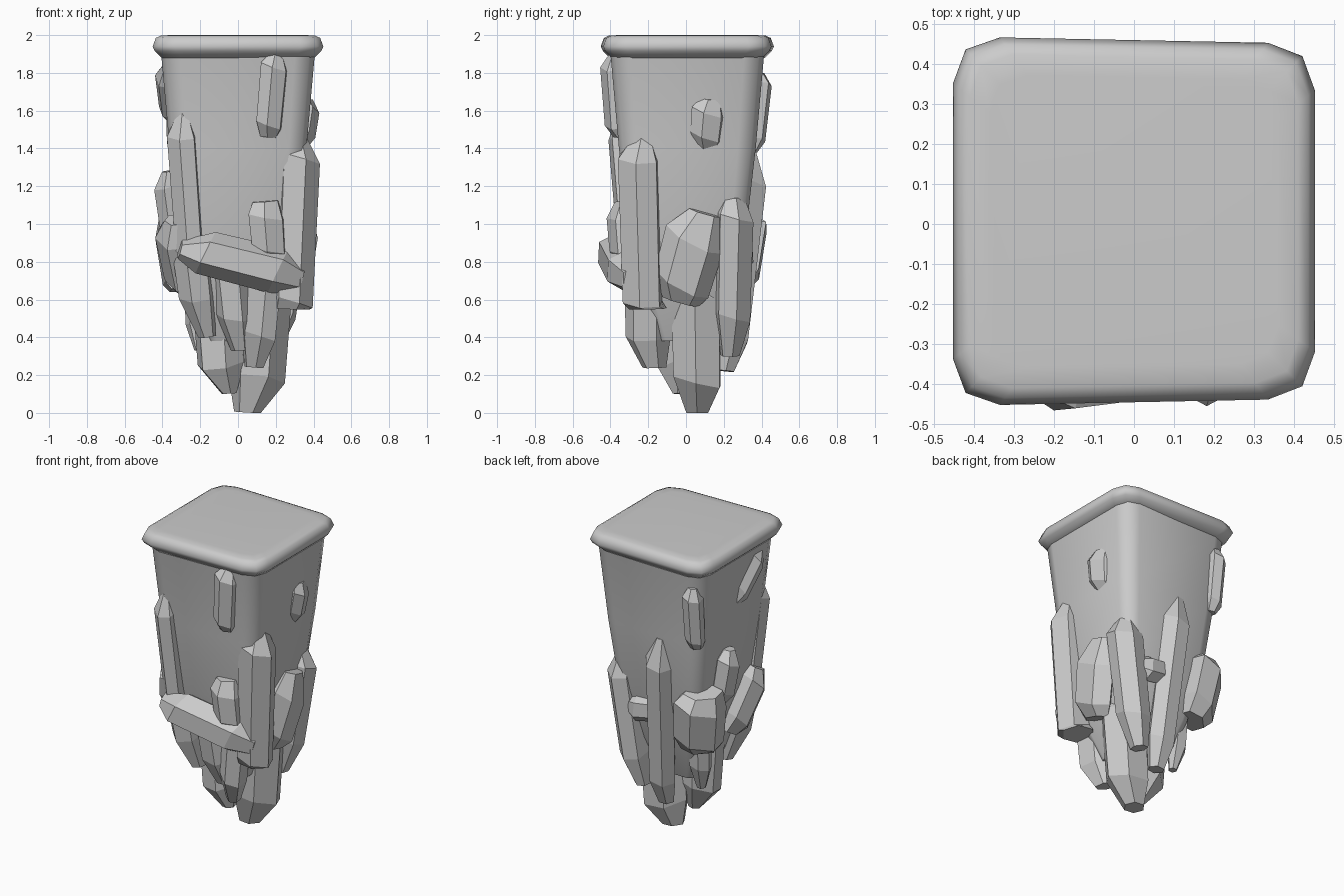
import bpy, math
from mathutils import Vector


def make(name, rings, smooth=False):
    """Loft equal-length rings into a closed solid."""
    n = len(rings[0])
    verts = [p for r in rings for p in r]
    faces = [tuple(reversed(range(n)))]
    for k in range(len(rings) - 1):
        for i in range(n):
            j = (i + 1) % n
            faces.append((k*n + i, k*n + j, (k+1)*n + j, (k+1)*n + i))
    faces.append(tuple(range((len(rings) - 1)*n, len(rings)*n)))
    me = bpy.data.meshes.new(name)
    me.from_pydata([tuple(v) for v in verts], [], faces)
    ob = bpy.data.objects.new(name, me)
    bpy.context.collection.objects.link(ob)
    if smooth:
        bpy.context.view_layer.objects.active = ob
        ob.select_set(True)
        bpy.ops.object.shade_smooth_by_angle(angle=math.radians(60))
        ob.select_set(False)
    return ob


def rounded_square(h, z, skew=0.0):
    """12-point square with cut corners, slightly skewed for the cap."""
    corner = [(1.0, 0.74), (0.93, 0.93), (0.74, 1.0)]
    pts = []
    for q in range(4):
        c, s = round(math.cos(q*math.pi/2)), round(math.sin(q*math.pi/2))
        for x, y in corner:
            px, py = h*(x*c - y*s), h*(x*s + y*c)
            pts.append(Vector((px, py + 0.007 + skew*(-px if py > 0 else px), z)))
    return pts


def crystal(name, low, high, w, d, s0=0.25, e0=0.5, s1=0.2, e1=0.4, skew=0.25):
    """Six-sided prism with a cut taper at each end; w is across, d is outward."""
    a, b = Vector(low), Vector(high)
    axis = (b - a).normalized()
    mid = (a + b)/2
    out = Vector((mid.x, mid.y, 0))
    out = (out - axis*out.dot(axis)).normalized()
    side = out.cross(axis)
    rings = []
    for t, s, k in ((0, e0, -skew), (s0, 0.95, 0), (1 - s1, 1, 0), (1, e1, -skew)):
        c = a.lerp(b, t) + out*k*d + side*k*w*0.5
        rings.append([c + side*math.cos(i*math.pi/3)*w*s + out*math.sin(i*math.pi/3)*d*s*1.1
                      for i in range(6)])
    # slope the shoulders so the end facets are uneven
    for i in range(6):
        f = math.cos(i*math.pi/3 + 0.6)*0.25*w
        rings[1][i] += axis*f
        rings[2][i] += axis*f
    make(name, rings)


# Tapered pillar and its rolled cap
make("pillar", [rounded_square(h, z) for h, z in
                ((0.15, 0.38), (0.24, 0.62), (0.31, 0.95), (0.362, 1.4), (0.405, 1.88), (0.415, 1.93))], True)
make("cap", [rounded_square(h, z, 0.02) for h, z in
             ((0.405, 1.88), (0.44, 1.915), (0.452, 1.94), (0.435, 1.985), (0.41, 1.997), (0.36, 2.0))], True)

# Front crystals
crystal("front_left_tall_crystal", (-0.25, -0.28, 0.78), (-0.31, -0.345, 1.62), 0.088, 0.07, 0.1, 0.7, 0.18, 0.2)
crystal("front_upper_crystal", (0.16, -0.36, 1.46), (0.2, -0.39, 1.9), 0.082, 0.06, 0.15, 0.6, 0.15, 0.5)
crystal("front_right_tall_crystal", (0.285, -0.23, 0.55), (0.325, -0.255, 1.48), 0.12, 0.105, 0.04, 0.9, 0.14, 0.35)
crystal("front_lying_crystal", (-0.3, -0.38, 0.88), (0.34, -0.29, 0.72), 0.125, 0.11, 0.2, 0.4, 0.2, 0.65)
crystal("front_block_crystal", (0.17, -0.31, 0.80), (0.145, -0.33, 1.12), 0.105, 0.085, 0.2, 0.8, 0.25, 0.75)

# Front hanging crystals
crystal("front_hanging_left", (-0.19, -0.19, 0.4), (-0.255, -0.25, 0.95), 0.1, 0.1, 0.4, 0.45)
crystal("front_hanging_middle", (0.0, -0.18, 0.33), (-0.05, -0.23, 0.85), 0.105, 0.09, 0.35, 0.5)
crystal("front_hanging_right", (0.09, -0.2, 0.24), (0.14, -0.2, 0.8), 0.09, 0.125, 0.3, 0.5)

# Bottom crystals
crystal("bottom_left_crystal", (-0.08, -0.02, 0.1), (-0.12, -0.02, 0.75), 0.135, 0.125, 0.25, 0.3)
crystal("bottom_main_crystal", (0.09, 0.06, 0.0), (0.14, 0.05, 0.8), 0.145, 0.145, 0.21, 0.45)

# Right crystals
crystal("right_block_crystal", (0.29, -0.05, 0.59), (0.36, 0.085, 1.06), 0.165, 0.085, 0.2, 0.6, 0.3, 0.55)
crystal("right_back_tall_crystal", (0.18, 0.24, 0.3), (0.305, 0.26, 1.14), 0.11, 0.09, 0.25, 0.5, 0.12, 0.55)
crystal("right_upper_crystal", (0.335, 0.105, 1.4), (0.37, 0.13, 1.66), 0.1, 0.06, 0.25, 0.65, 0.25, 0.65)

# Back crystals
crystal("back_tall_crystal", (0.01, 0.23, 0.22), (-0.05, 0.36, 1.38), 0.095, 0.085, 0.15, 0.55, 0.15, 0.4)
crystal("back_block_crystal", (-0.27, 0.255, 0.65), (-0.325, 0.31, 1.05), 0.165, 0.105, 0.2, 0.75, 0.18, 0.75)
crystal("back_upper_crystal", (-0.32, 0.355, 1.38), (-0.325, 0.40, 1.8), 0.065, 0.055, 0.15, 0.6, 0.15, 0.5)
crystal("back_small_crystal", (0.0, 0.29, 0.86), (0.21, 0.30, 0.83), 0.09, 0.06, 0.25, 0.7, 0.25, 0.7)
crystal("back_hanging_crystal", (-0.21, 0.14, 0.33), (-0.22, 0.17, 0.85), 0.075, 0.06, 0.3, 0.4)

# Left crystals
crystal("left_upper_crystal", (-0.36, -0.01, 1.56), (-0.39, -0.24, 1.83), 0.075, 0.05, 0.2, 0.6, 0.2, 0.5)
crystal("left_middle_crystal", (-0.335, 0.11, 0.93), (-0.38, 0.08, 1.28), 0.085, 0.07, 0.25, 0.5, 0.2, 0.5)
crystal("left_block_crystal", (-0.28, -0.08, 0.64), (-0.355, -0.27, 1.02), 0.13, 0.085, 0.2, 0.7, 0.22, 0.6)
